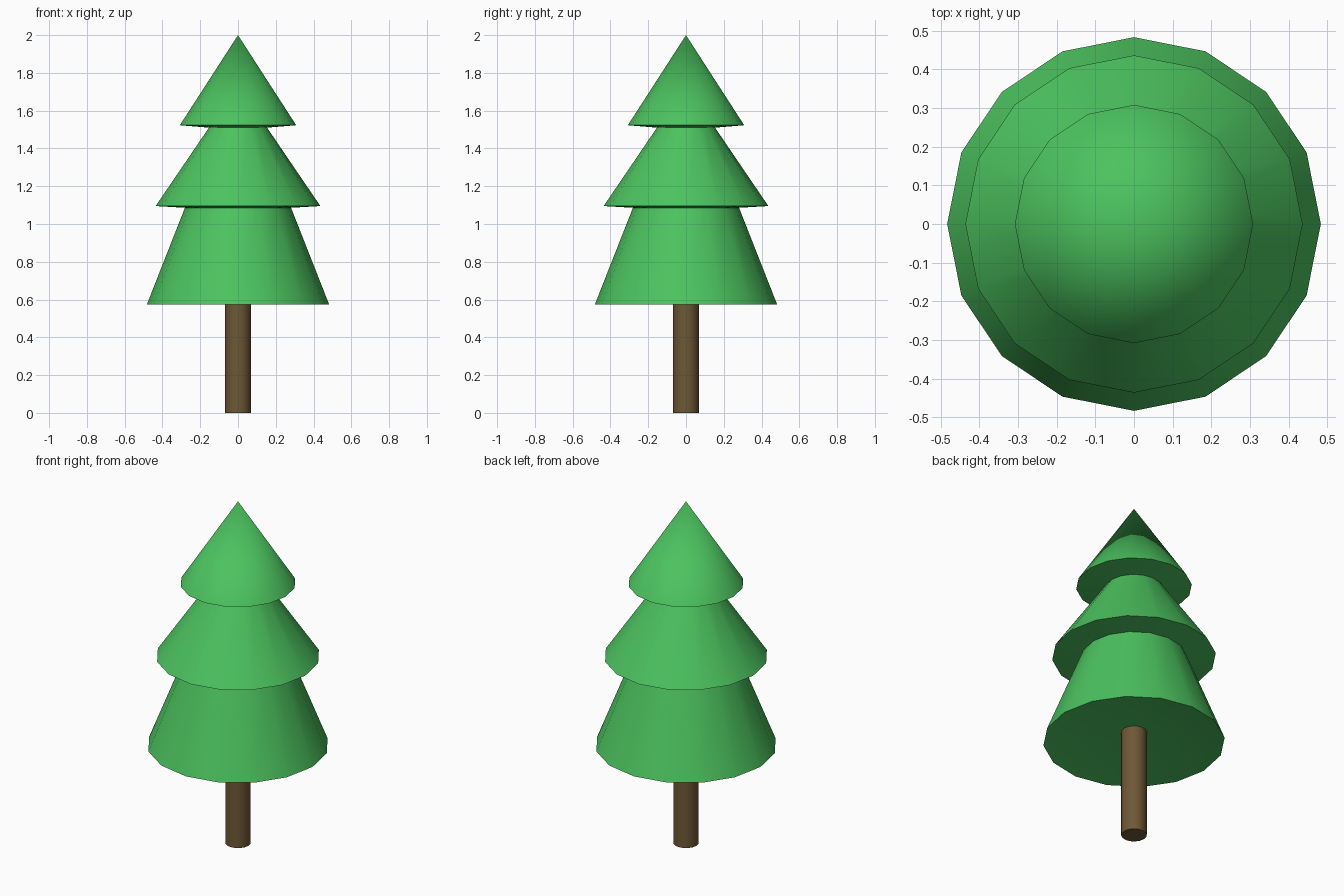
import bpy, bmesh, math

if "Cube" in bpy.data.objects:
    bpy.data.objects.remove(bpy.data.objects["Cube"])

SIDES = 16


def material(name, rgb):
    m = bpy.data.materials.new(name)
    m.diffuse_color = (*rgb, 1)
    m.use_nodes = True
    m.node_tree.nodes["Principled BSDF"].inputs["Base Color"].default_value = m.diffuse_color
    return m


def lathe(name, profile, mat):
    """Spin a (radius, z) profile about z; radius 0 makes a pole."""
    bm = bmesh.new()
    rings = []
    for r, z in profile:
        n = 1 if r == 0 else SIDES
        rings.append([bm.verts.new((r * math.cos(math.tau * i / SIDES),
                                    r * math.sin(math.tau * i / SIDES), z))
                      for i in range(n)])
    for a, b in zip(rings, rings[1:]):
        for i in range(SIDES):
            j = (i + 1) % SIDES
            quad = [a[i % len(a)], a[j % len(a)], b[j % len(b)], b[i % len(b)]]
            bm.faces.new(list(dict.fromkeys(quad)))
    bmesh.ops.recalc_face_normals(bm, faces=bm.faces)
    mesh = bpy.data.meshes.new(name)
    bm.to_mesh(mesh)
    bm.free()
    mesh.materials.append(mat)
    ob = bpy.data.objects.new(name, mesh)
    bpy.context.collection.objects.link(ob)
    bpy.ops.object.select_all(action='DESELECT')
    ob.select_set(True)
    bpy.context.view_layer.objects.active = ob
    bpy.ops.object.shade_smooth_by_angle(angle=math.radians(35))
    return ob


green = material("leaf green", (0.072, 0.546, 0.114))
brown = material("bark brown", (0.156, 0.098, 0.036))

# Trunk, reaching up into the hollow underside of the foliage
lathe("trunk", [(0, 0), (0.068, 0), (0.068, 0.66), (0, 0.66)], brown)

# Three foliage tiers as one turned outline, with the lowest underside hollowed
lathe("foliage", [
    (0, 0.64), (0.483, 0.573),
    (0.281, 1.086), (0.436, 1.095),
    (0.154, 1.51), (0.308, 1.523),
    (0, 2.0),
], green)
